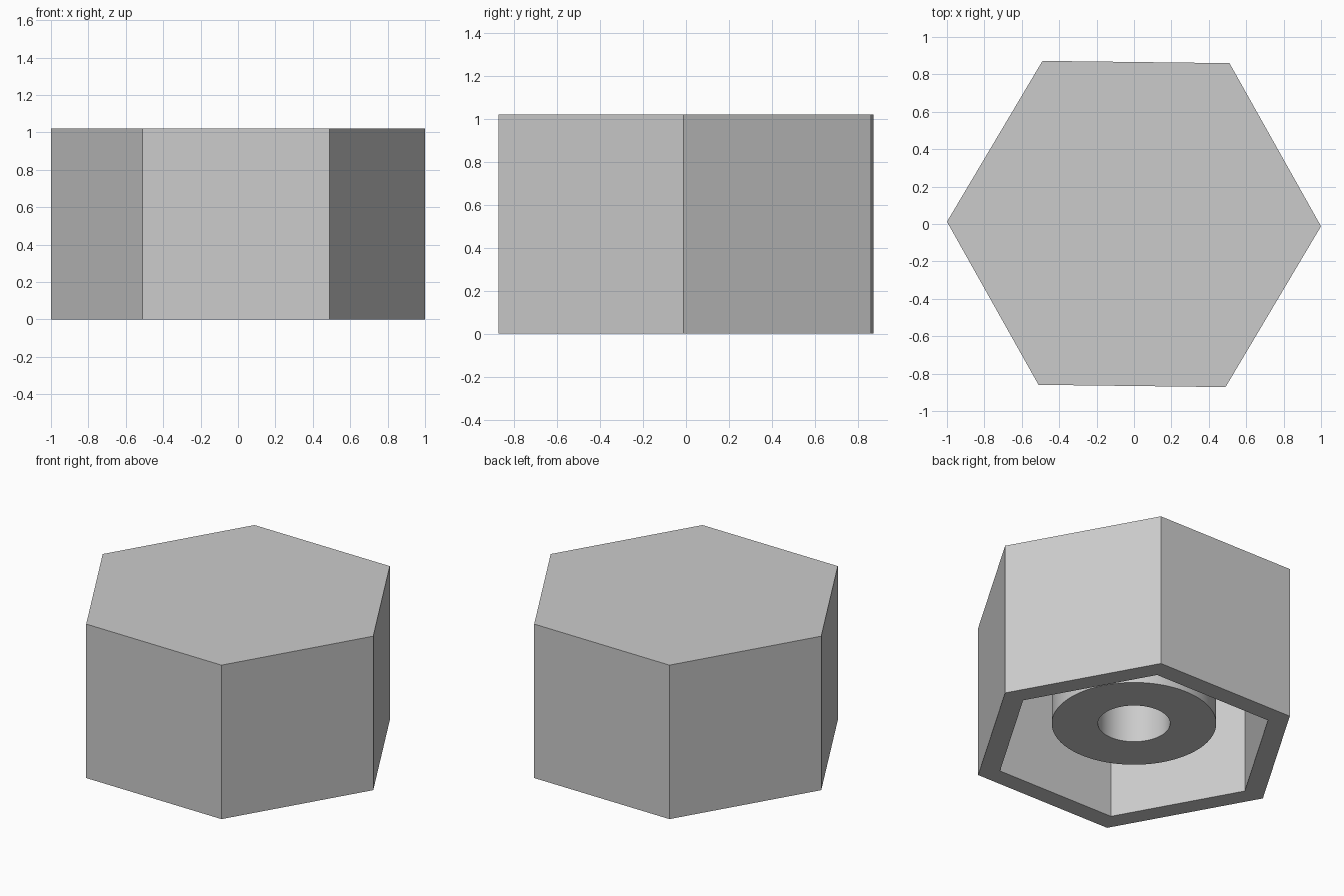
import bpy
import bmesh
import math

cube = bpy.data.objects.get("Cube")
if cube:
    bpy.data.objects.remove(cube, do_unlink=True)

HEIGHT = 1.02
CEILING = 0.88      # underside of the solid top
BOSS_BOTTOM = 0.153
TURN = math.radians(-0.7)

grey = bpy.data.materials.new("plain grey")
grey.use_nodes = True
colour = (0.6, 0.6, 0.6, 1)
grey.diffuse_color = colour
grey.node_tree.nodes["Principled BSDF"].inputs["Base Color"].default_value = colour


def turned_part(name, profile, sides, capped=False):
    """Sweep (radius, z) points about z, optionally capping both ends."""
    bm = bmesh.new()
    rings = []
    for radius, z in profile:
        angles = [TURN + math.tau * i / sides for i in range(sides)]
        rings.append([bm.verts.new((radius * math.cos(a), radius * math.sin(a), z))
                      for a in angles])
    for a, b in zip(rings, rings[1:]):
        for i in range(sides):
            j = (i + 1) % sides
            bm.faces.new((a[i], b[i], b[j], a[j]))
    if capped:
        bm.faces.new(rings[0])
        bm.faces.new(rings[-1][::-1])
    mesh = bpy.data.meshes.new(name)
    bm.to_mesh(mesh)
    bm.free()
    mesh.materials.append(grey)
    obj = bpy.data.objects.new(name, mesh)
    bpy.context.collection.objects.link(obj)
    return obj


# Hexagonal cap, hollow from below
turned_part("hexagonal_shell",
            [(1, HEIGHT), (1, 0), (0.86, 0), (0.86, CEILING)], 6, capped=True)

# Round boss with a blind bore, hanging from the ceiling of the cap
boss = turned_part("shaft_boss",
                   [(0.494, CEILING), (0.494, BOSS_BOTTOM),
                    (0.217, BOSS_BOTTOM), (0.217, CEILING)], 96)
bpy.ops.object.select_all(action="DESELECT")
boss.select_set(True)
bpy.context.view_layer.objects.active = boss
bpy.ops.object.shade_smooth_by_angle(angle=math.radians(30))
